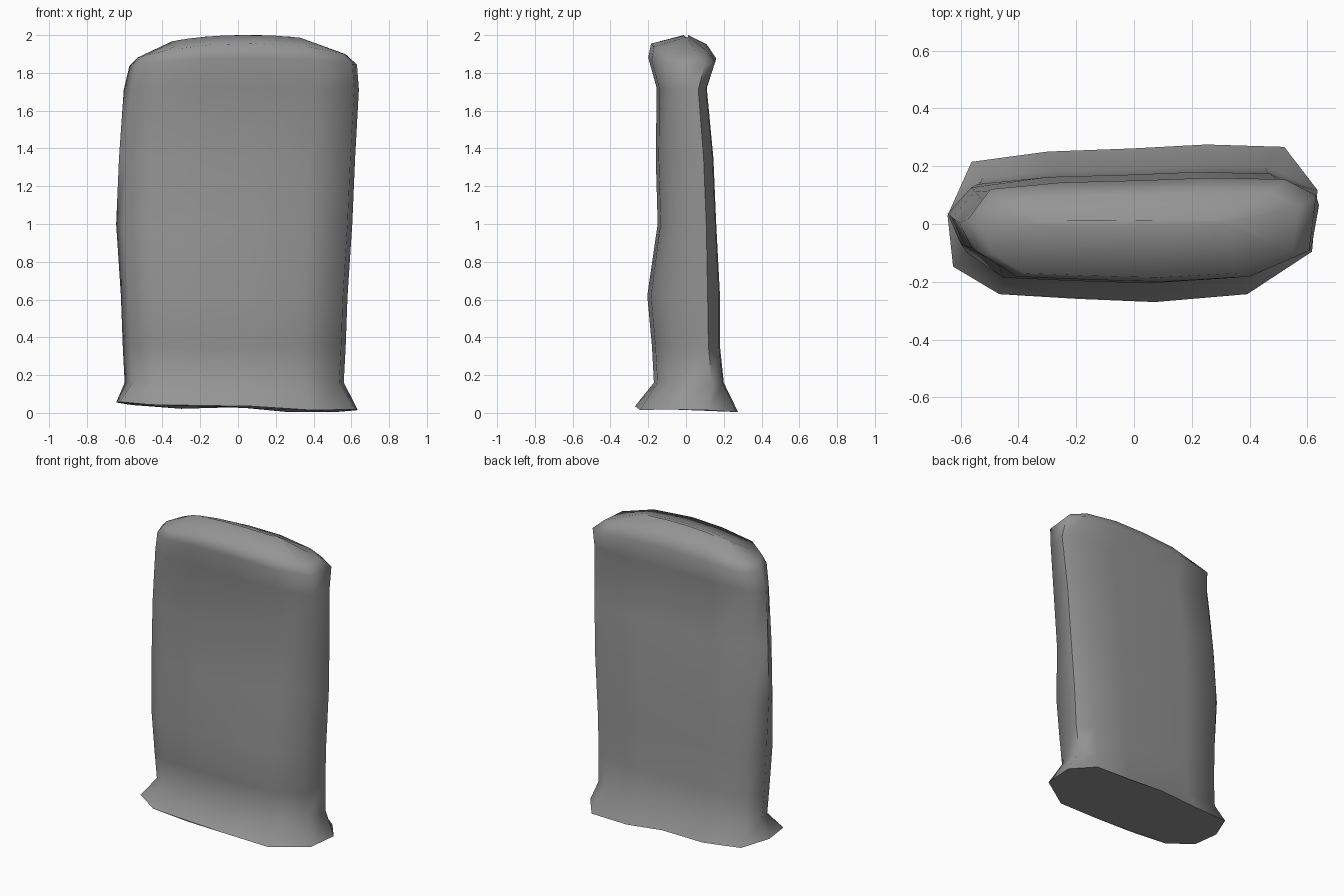
import bpy, bmesh, math

cube = bpy.data.objects.get("Cube")
if cube:
    bpy.data.objects.remove(cube, do_unlink=True)

stone = bpy.data.materials.new("grey_stone")
stone.use_nodes = True
color = (0.3, 0.3, 0.3, 1)
stone.diffuse_color = color
stone.node_tree.nodes["Principled BSDF"].inputs["Base Color"].default_value = color

# Cross-sections, scaled to each level's extents: the two ends differ between foot and slab
long_front = [(-0.72, -0.9), (-0.3, -0.96), (0.12, -1), (0.62, -0.9)]
long_back = [(0.82, 0.97), (0.4, 1), (0, 0.95), (-0.46, 0.91), (-0.87, 0.78)]
foot_section = [(-1, 0.1), (-0.97, -0.55)] + long_front + [(0.97, -0.36), (1, 0.42)] + long_back
slab_section = [(-1, 0.2), (-0.93, -0.45)] + long_front + [(0.96, -0.4), (1, 0.66)] + long_back

# z, left x, right x, front y, back y, share of the top arch
levels = [(0.03, -0.645, 0.635, -0.27, 0.275, 0),
          (0.16, -0.60, 0.56, -0.17, 0.20, 0),
          (0.35, -0.61, 0.57, -0.18, 0.18, 0),
          (0.62, -0.62, 0.58, -0.205, 0.18, 0),
          (1.0, -0.645, 0.605, -0.15, 0.16, 0),
          (1.35, -0.63, 0.62, -0.16, 0.145, 0),
          (1.72, -0.605, 0.64, -0.155, 0.11, 0.1),
          (1.88, -0.575, 0.63, -0.2, 0.16, 0.45),
          (1.955, -0.53, 0.57, -0.185, 0.11, 0.9),
          (2.0, -0.35, 0.33, -0.012, 0.012, 1)]


def arch(x):
    """Drop of the worn top edge towards its corners."""
    return -0.3 * abs(x - 0.05) ** 2.4


def foot_wave(x, y):
    """Uneven, tilted underside."""
    return -0.03 * x - 0.025 * y - 0.018 * abs(math.sin(math.pi * x / 0.64))


bm = bmesh.new()
rings = []
for i, (z, x0, x1, y0, y1, share) in enumerate(levels):
    ring = []
    for u, v in slab_section if i else foot_section:
        x = (x0 + x1) / 2 + u * (x1 - x0) / 2
        y = (y0 + y1) / 2 + v * (y1 - y0) / 2
        h = z + share * arch(x)
        if i == 0:
            h += foot_wave(x, y) + 0.007
        ring.append(bm.verts.new((x, y, max(h, 0))))
    rings.append(ring)

n = len(slab_section)
for low, high in zip(rings, rings[1:]):
    for k in range(n):
        bm.faces.new((low[k], low[(k + 1) % n], high[(k + 1) % n], high[k]))
bm.faces.new(list(reversed(rings[0])))
bm.faces.new(rings[-1])
bmesh.ops.recalc_face_normals(bm, faces=bm.faces)

mesh = bpy.data.meshes.new("stone_slab")
bm.to_mesh(mesh)
bm.free()
mesh.materials.append(stone)
slab = bpy.data.objects.new("stone_slab", mesh)
bpy.context.collection.objects.link(slab)

# Soft worn sides, crisp edge around the foot
bpy.ops.object.select_all(action='DESELECT')
slab.select_set(True)
bpy.context.view_layer.objects.active = slab
bpy.ops.object.shade_smooth_by_angle(angle=math.radians(65))
